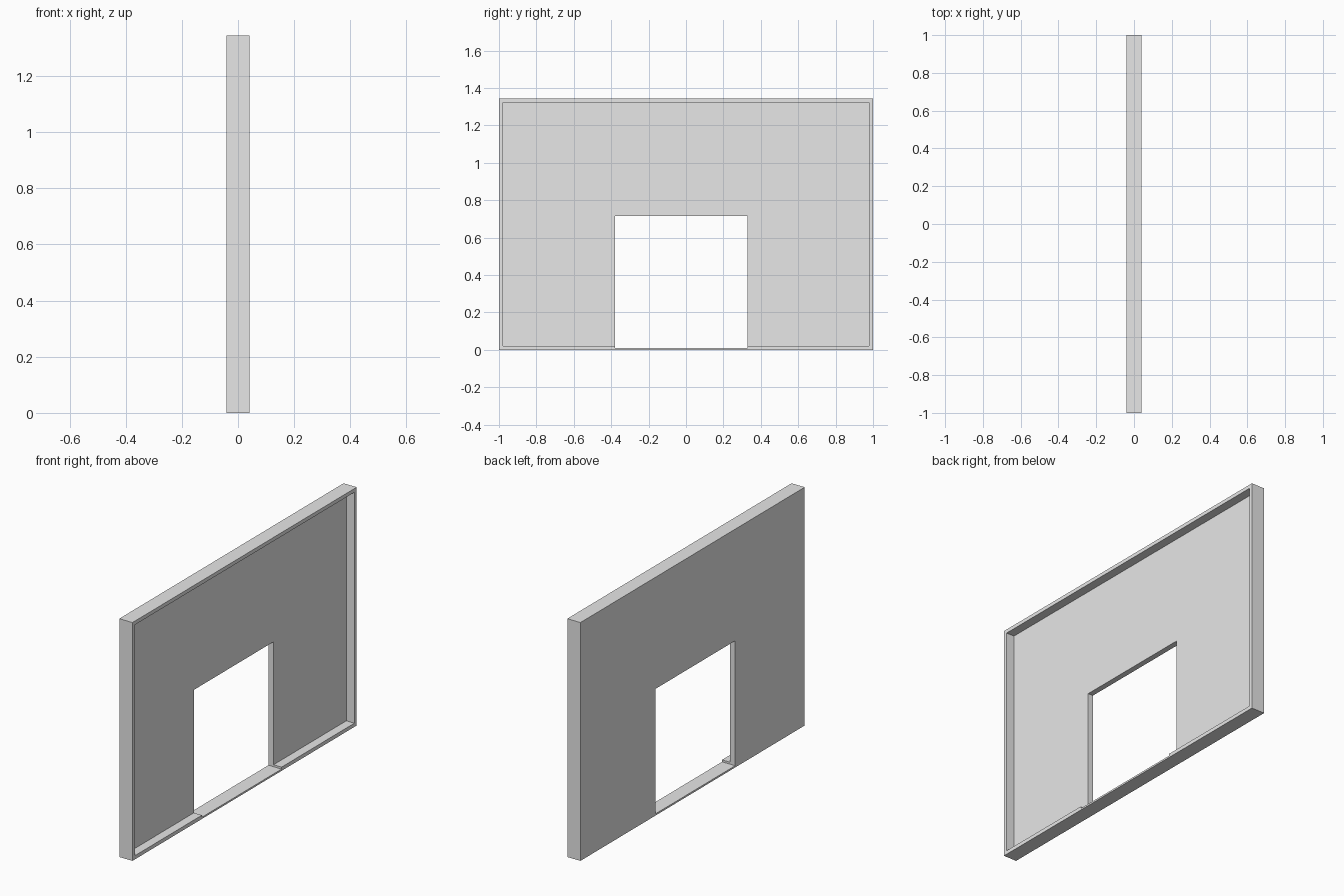
import bpy
import bmesh
from mathutils import Vector

cube = bpy.data.objects.get("Cube")
if cube:
    bpy.data.objects.remove(cube, do_unlink=True)

HEIGHT = 1.345
HALF_DEPTH = 0.041
RIM = 0.03
RECESS = 0.05

grey = bpy.data.materials.new("plain grey")
grey.use_nodes = True
grey.diffuse_color = (0.8, 0.8, 0.8, 1)
grey.node_tree.nodes["Principled BSDF"].inputs["Base Color"].default_value = (0.8, 0.8, 0.8, 1)


def box(name, low, high, recessed=False):
    """Box between two corners, optionally hollowed on its +x side."""
    low, high = Vector(low), Vector(high)
    bm = bmesh.new()
    bmesh.ops.create_cube(bm, size=1)
    bmesh.ops.scale(bm, vec=high - low, verts=bm.verts)
    bmesh.ops.translate(bm, vec=(low + high) / 2, verts=bm.verts)
    if recessed:
        bm.normal_update()
        side = max(bm.faces, key=lambda f: f.normal.x)
        bmesh.ops.inset_region(bm, faces=[side], thickness=RIM)
        # Extrude the inner panel inwards to leave a square rim
        new = bmesh.ops.extrude_face_region(bm, geom=[side])["geom"]
        verts = [v for v in new if isinstance(v, bmesh.types.BMVert)]
        bmesh.ops.translate(bm, vec=(-RECESS, 0, 0), verts=verts)
        if side.is_valid:
            bmesh.ops.delete(bm, geom=[side], context='FACES_ONLY')
        bmesh.ops.recalc_face_normals(bm, faces=bm.faces)
    mesh = bpy.data.meshes.new(name)
    bm.to_mesh(mesh)
    bm.free()
    mesh.materials.append(grey)
    obj = bpy.data.objects.new(name, mesh)
    bpy.context.collection.objects.link(obj)
    return obj


# Wall panel with a raised rim around its recessed side
wall = box("wall_panel", (-HALF_DEPTH, -1, 0), (HALF_DEPTH, 1, HEIGHT), recessed=True)

# Doorway, leaving a thin sill at the bottom
cutter = box("doorway_cutter", (-0.2, -0.38, 0.01), (0.2, 0.33, 0.715))
cutter.hide_render = True
cut = wall.modifiers.new("doorway", 'BOOLEAN')
cut.operation = 'DIFFERENCE'
cut.solver = 'EXACT'
cut.object = cutter

bpy.context.view_layer.objects.active = wall
bpy.ops.object.modifier_apply(modifier=cut.name)
bpy.data.objects.remove(cutter, do_unlink=True)
